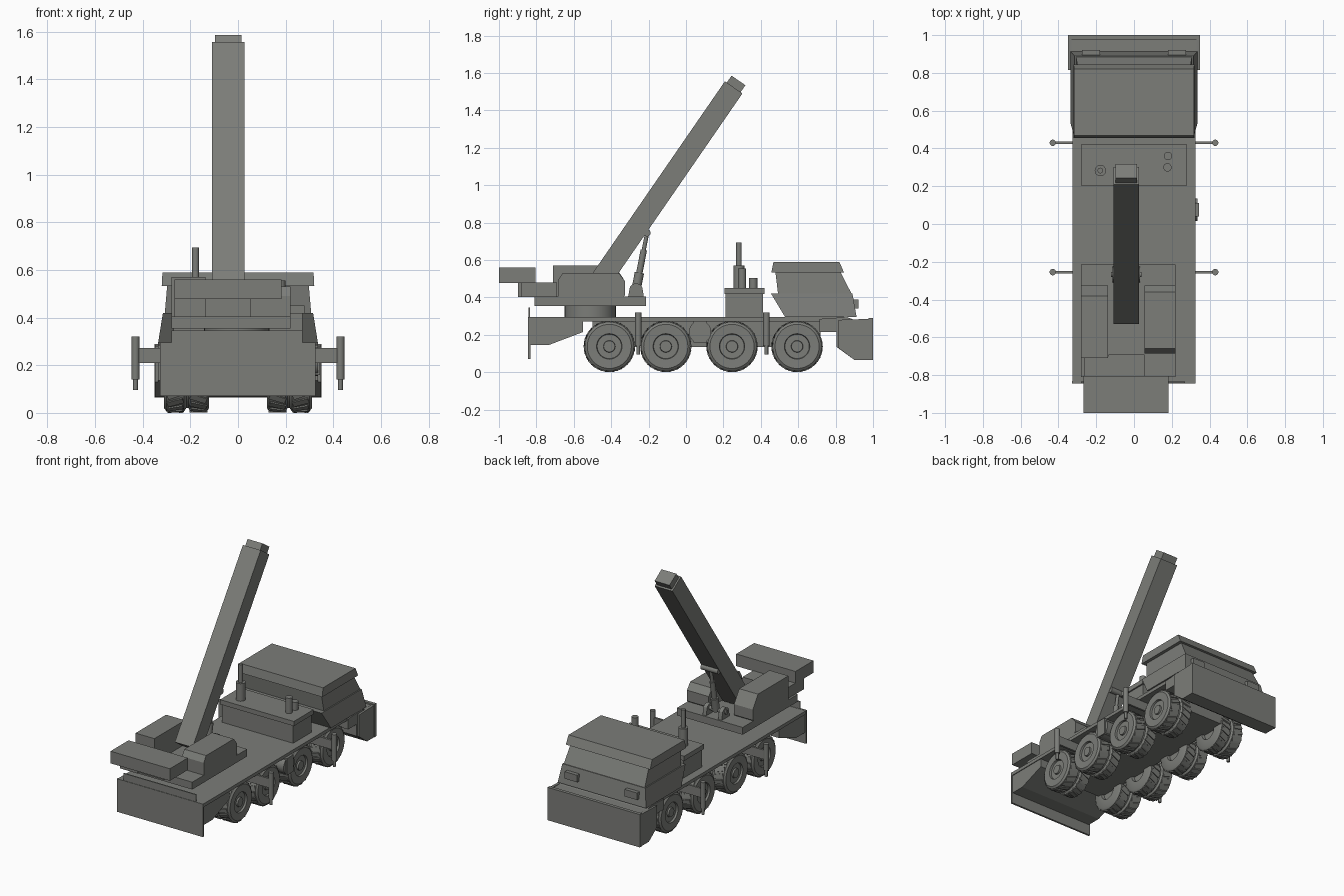
import bpy, bmesh, math
from mathutils import Vector, Matrix

if "Cube" in bpy.data.objects:
    bpy.data.objects.remove(bpy.data.objects["Cube"])

grey = bpy.data.materials.new("dark_grey_paint")
grey.diffuse_color = (0.2, 0.205, 0.19, 1)
grey.use_nodes = True
grey.node_tree.nodes["Principled BSDF"].inputs["Base Color"].default_value = grey.diffuse_color


def finish(name, bm, smooth=False):
    bmesh.ops.recalc_face_normals(bm, faces=bm.faces)
    me = bpy.data.meshes.new(name)
    bm.to_mesh(me)
    bm.free()
    me.materials.append(grey)
    ob = bpy.data.objects.new(name, me)
    bpy.context.collection.objects.link(ob)
    if smooth:
        bpy.ops.object.select_all(action='DESELECT')
        ob.select_set(True)
        bpy.context.view_layer.objects.active = ob
        bpy.ops.object.shade_smooth_by_angle(angle=math.radians(35))
    return ob


def loft(name, low, high):
    """Join two matching rings of points into a closed solid."""
    bm = bmesh.new()
    a = [bm.verts.new(p) for p in low]
    b = [bm.verts.new(p) for p in high]
    bm.faces.new(a)
    bm.faces.new(b)
    for i in range(len(a)):
        j = (i + 1) % len(a)
        bm.faces.new((a[i], a[j], b[j], b[i]))
    return finish(name, bm)


def prism(name, x0, x1, yz):
    return loft(name, [(x0, y, z) for y, z in yz], [(x1, y, z) for y, z in yz])


def box(name, x0, x1, y0, y1, z0, z1):
    return prism(name, x0, x1, [(y0, z0), (y1, z0), (y1, z1), (y0, z1)])


def frustum(name, z0, w0, ya0, yb0, z1, w1, ya1, yb1):
    ring = lambda z, w, a, b: [(-w, a, z), (w, a, z), (w, b, z), (-w, b, z)]
    return loft(name, ring(z0, w0, ya0, yb0), ring(z1, w1, ya1, yb1))


def rod(name, p, q, r, seg=20):
    p, q = Vector(p), Vector(q)
    d = q - p
    m = Matrix.Translation((p + q) / 2) @ d.to_track_quat('Z', 'Y').to_matrix().to_4x4()
    bm = bmesh.new()
    bmesh.ops.create_cone(bm, cap_ends=True, segments=seg, radius1=r, radius2=r,
                          depth=d.length, matrix=m)
    return finish(name, bm, True)


# Chassis: deck, frame, rear overhang, front bumper body
box("deck", -.325, .325, -.835, .86, .272, .295)
box("chassis_frame", -.14, .14, -.5, .72, .135, .275)
prism("end_overhang", -.32, .32, [(-.835, .275), (-.835, .145), (-.735, .145),
                                  (-.55, .215), (-.55, .275)])
box("end_plate", -.328, .325, -.845, -.832, .07, .296)
box("end_plate_rail", -.28, .27, -.842, -.834, .29, .345)
prism("bumper_body", -.335, .335, [(.715, .285), (.715, .215), (.805, .215), (.805, .135),
                                   (.9, .066), (.985, .066), (.985, .28), (.9, .28), (.86, .295)])
box("bumper_plate", -.35, .35, .977, 1, .065, .29)
for s in (-1, 1):
    x0, x1 = sorted((s * .33, s * .349))
    prism("bumper_side", x0, x1, [(.815, .28), (.815, .13), (.9, .066), (.98, .066), (.98, .285)])

# Driver cab
frustum("cab_lower", .295, .335, .53, .912, .42, .315, .455, .89)
frustum("cab_windows", .42, .307, .492, .885, .535, .297, .478, .826)
frustum("cab_roof", .532, .32, .456, .845, .59, .317, .468, .82)
for s in (-1, 1):
    x0, x1 = sorted((s * .18, s * .275))
    box("headlight", x0, x1, .88, .922, .34, .388)

# Engine box with exhaust pipes
box("engine_box", -.27, .27, .212, .412, .29, .42)
box("engine_lid", -.28, .28, .205, .42, .418, .45)
rod("exhaust_base", (-.178, .283, .44), (-.178, .283, .57), .03)
rod("exhaust_pipe", (-.178, .283, .55), (-.178, .283, .693), .015)
rod("air_intake_rear", (.177, .30, .44), (.177, .30, .555), .022)
rod("air_intake_front", (.18, .36, .44), (.18, .36, .505), .022)

# Fuel tank on the side
rod("fuel_tank", (.14, .075, .215), (.335, .075, .215), .06)
box("fuel_tank_bracket", .2, .343, .04, .112, .16, .275)

# Turntable and rotating base
rod("turntable", (-.005, -.512, .29), (-.005, -.512, .362), .137, 40)
box("crane_base", -.28, .22, -.81, -.215, .355, .405)
prism("right_house", .055, .22, [(-.685, .4), (-.685, .49), (-.66, .53), (-.36, .53),
                                 (-.325, .485), (-.325, .415), (-.335, .4)])
prism("crane_cab", -.28, -.137, [(-.71, .4), (-.71, .57), (-.38, .57), (-.325, .485),
                                 (-.325, .415), (-.335, .4)])
box("counterweight_mount", -.266, -.135, -.897, -.7, .403, .48)
box("counterweight_beam", -.135, .055, -.88, -.69, .403, .48)
box("counterweight", -.267, .183, -1, -.805, .477, .56)

# Telescopic boom, leaning toward the driver cab
ang = math.radians(55.4)
along = Vector((math.cos(ang), math.sin(ang)))
up = Vector((-along.y, along.x))
tip = Vector((.255, 1.523))


def boom_section(name, half_x, half_h, start, end):
    corners = [tip + along * t + up * h for t, h in
               ((start, -half_h), (end, -half_h), (end, half_h), (start, half_h))]
    prism(name, -.041 - half_x, -.041 + half_x, [tuple(c) for c in corners])


boom_section("boom_outer", .0675, .057, -1.3, 0)
boom_section("boom_inner", .0565, .045, -.1, .045)

# Lifting cylinder with brackets and cross pins
foot, head = Vector((-.041, -.267, .44)), Vector((-.041, -.208, .745))
rod("lift_cylinder", foot, foot.lerp(head, .3), .025)
rod("lift_cylinder_neck", foot.lerp(head, .28), foot.lerp(head, .7), .017)
rod("lift_piston", foot.lerp(head, .65), head, .011)
rod("lift_pin", (-.106, -.208, .745), (.024, -.208, .745), .019)
rod("foot_pin", (-.123, -.267, .445), (.04, -.267, .445), .014)
for x in (-.1, .018):
    arc = [(-.267 + .035 * math.cos(a), .445 + .03 * math.sin(a))
           for a in [math.pi * i / 8 for i in range(9)]]
    prism("foot_bracket", x - .014, x + .014, [(-.31, .4), (-.225, .4)] + arc)

# Outriggers
for y in (-.255, .43):
    for s in (-1, 1):
        x0, x1 = sorted((s * .1, s * .42))
        box("outrigger_arm", x0, x1, y - .007, y + .007, .21, .273)
        rod("outrigger_jack", (s * .43, y, .14), (s * .43, y, .32), .017, 16)
        rod("outrigger_foot", (s * .43, y, .096), (s * .43, y, .15), .01, 12)

# Wheels: turned twin tyre with slanted tread blocks
R_AXLE = .138
profile = [(.306, 0), (.306, .03), (.295, .032), (.295, .065), (.308, .068),
           (.31, .118), (.3, .131), (.226, .131), (.217, .118), (.208, .118),
           (.199, .131), (.13, .131), (.121, .118), (.121, .06), (.14, .055), (.14, 0)]
bm = bmesh.new()
SEG = 40
rings = []
for i in range(SEG):
    a = 2 * math.pi * i / SEG
    rings.append([bm.verts.new((x, r * math.cos(a), r * math.sin(a))) for x, r in profile])
for i in range(SEG):
    a, b = rings[i], rings[(i + 1) % SEG]
    for k in range(len(profile) - 1):
        bm.faces.new((a[k], a[k + 1], b[k + 1], b[k]))
bmesh.ops.remove_doubles(bm, verts=bm.verts, dist=1e-5)
for side, cx in ((1, .263), (-1, .166)):
    for i in range(20):
        a = 2 * math.pi * (i + (side > 0) * .5) / 20
        m = (Matrix.Rotation(a, 4, 'X') @ Matrix.Translation((cx, 0, .131))
             @ Matrix.Rotation(side * .35, 4, 'Z') @ Matrix.Diagonal((.07, .026, .01, 1)))
        bmesh.ops.create_cube(bm, size=1, matrix=m)
wheel = finish("wheel", bm, True)
wheel_mesh = wheel.data
bpy.data.objects.remove(wheel)
for n, y in enumerate((-.41, -.108, .246, .594)):
    for s in ("right", "left"):
        ob = bpy.data.objects.new(f"wheel_{s}_{n + 1}", wheel_mesh)
        ob.location = (0, y, R_AXLE)
        ob.rotation_euler.z = 0 if s == "right" else math.pi
        bpy.context.collection.objects.link(ob)
